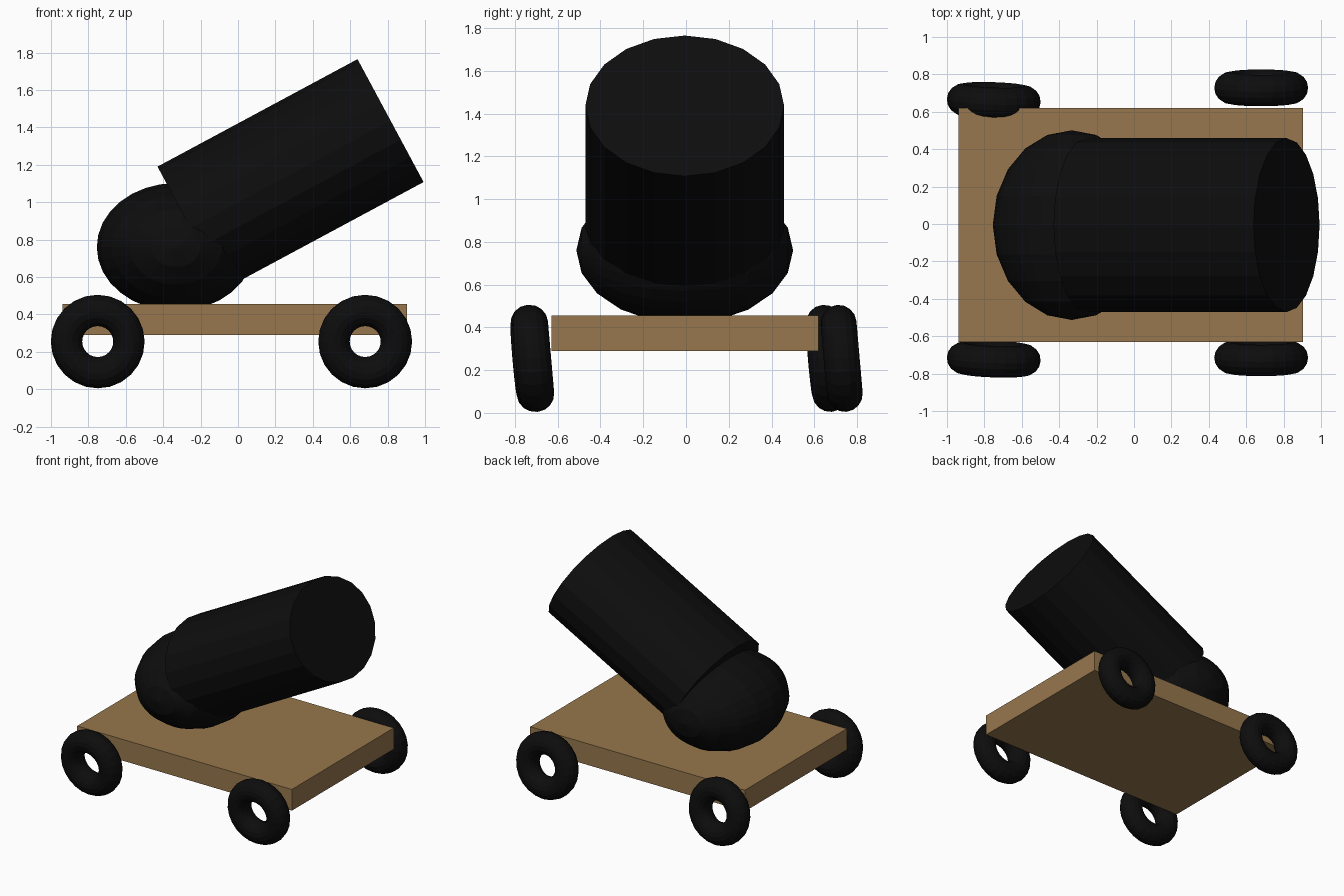
import bpy
from math import radians

if "Cube" in bpy.data.objects:
    bpy.data.objects.remove(bpy.data.objects["Cube"])


def material(name, rgb):
    m = bpy.data.materials.new(name)
    m.diffuse_color = (*rgb, 1.0)
    m.use_nodes = True
    m.node_tree.nodes["Principled BSDF"].inputs["Base Color"].default_value = m.diffuse_color
    return m


iron = material("black_iron", (0.004, 0.004, 0.004))
wood = material("wood", (0.31, 0.185, 0.075))


def finish(name, mat, scale=(1, 1, 1), rot=(0, 0, 0)):
    """Name, colour, size and turn the primitive that was just added."""
    ob = bpy.context.object
    ob.name = name
    ob.scale = scale
    ob.rotation_euler = [radians(a) for a in rot]
    ob.data.materials.append(mat)
    return ob


# Wooden deck
bpy.ops.mesh.primitive_cube_add(size=1, location=(-0.018, -0.005, 0.372))
finish("deck", wood, (1.842, 1.25, 0.165))

# Rounded breech, flattened ball with its poles on the y axis
bpy.ops.mesh.primitive_uv_sphere_add(segments=32, ring_count=10, radius=1,
                                     location=(-0.333, -0.006, 0.76))
finish("breech", iron, (0.422, 0.342, 0.507), (90, 0, 0))

# Barrel, oval in section and raised about 28 degrees
bpy.ops.mesh.primitive_cylinder_add(vertices=20, radius=1, depth=2,
                                    location=(0.281, -0.006, 1.149))
finish("barrel", iron, (0.373, 0.465, 0.607), (0, 61.75, 0))

# Four wheels, all leaning slightly towards -y
wheels = {
    "front_left_wheel": (-0.75, -0.722, -2),
    "front_right_wheel": (0.68, -0.715, 0),
    "back_left_wheel": (-0.75, 0.66, -2),
    "back_right_wheel": (0.68, 0.728, 0),
}
for name, (x, y, yaw) in wheels.items():
    bpy.ops.mesh.primitive_torus_add(major_radius=0.167, minor_radius=0.084,
                                     major_segments=24, minor_segments=16,
                                     location=(x, y, 0.255))
    finish(name, iron, rot=(95, 0, yaw))
